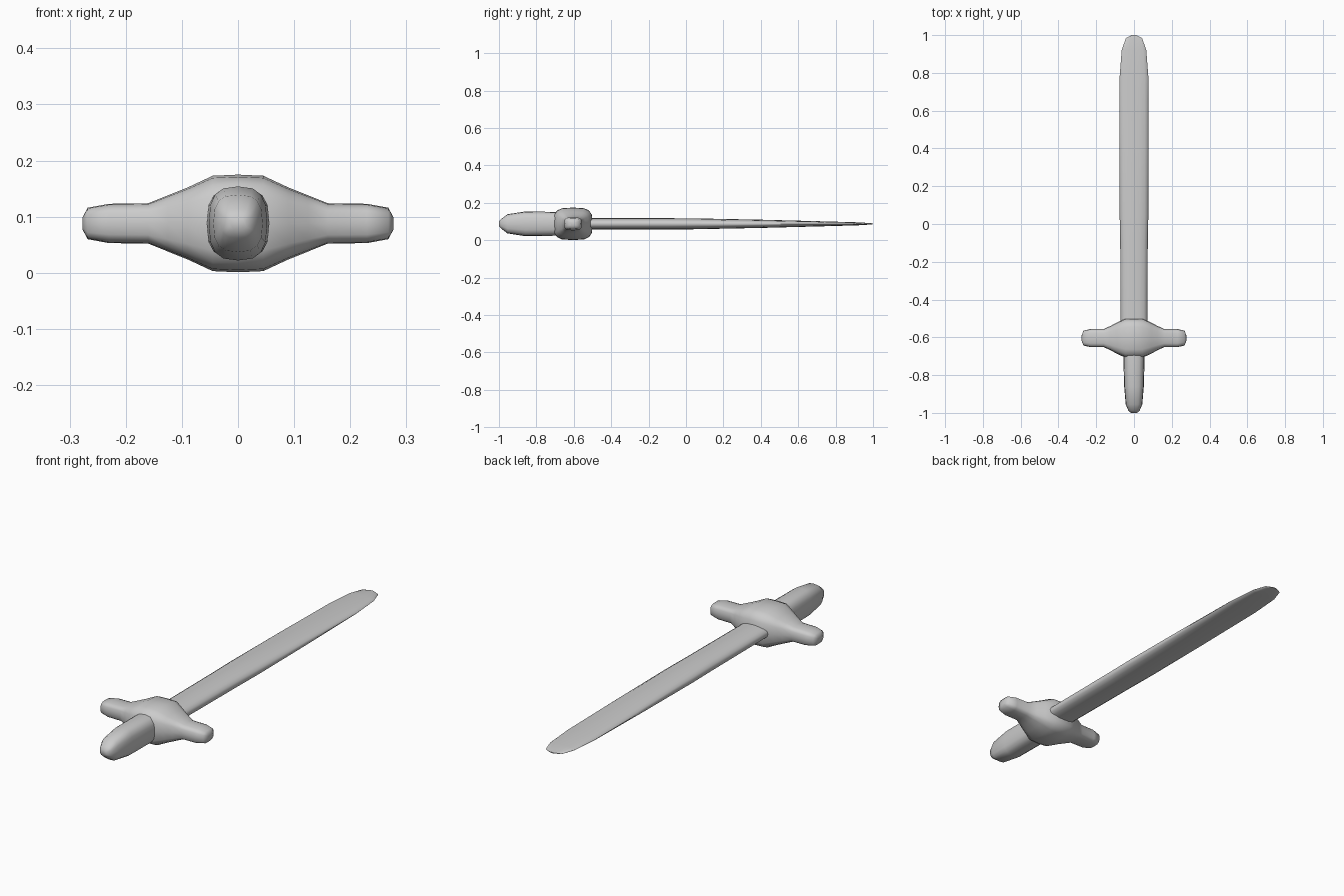
import bpy, bmesh, math
from mathutils import Vector

cube = bpy.data.objects.get("Cube")
if cube:
    bpy.data.objects.remove(cube, do_unlink=True)

grey = bpy.data.materials.new("light_grey")
grey.use_nodes = True
colour = (0.6, 0.6, 0.6, 1)
grey.diffuse_color = colour
grey.node_tree.nodes["Principled BSDF"].inputs["Base Color"].default_value = colour

MID_Z = 0.088
SIDES = 16


def loft(name, axis, sections, power, centre):
    """Skin rounded cross-sections (position, half width, half height) along x or y."""
    bm = bmesh.new()
    rings = []
    for pos, w, h in sections:
        ring = []
        for i in range(SIDES):
            a = math.tau * i / SIDES
            c, s = math.cos(a), math.sin(a)
            u = math.copysign(abs(c) ** (2 / power), c) * w
            v = math.copysign(abs(s) ** (2 / power), s) * h
            p = Vector((pos, u, v)) if axis == "x" else Vector((u, pos, v))
            ring.append(bm.verts.new(p + centre))
        rings.append(ring)
    for a, b in zip(rings, rings[1:]):
        for i in range(SIDES):
            j = (i + 1) % SIDES
            bm.faces.new((a[i], a[j], b[j], b[i]))
    bm.faces.new(rings[0])
    bm.faces.new(rings[-1])
    bmesh.ops.recalc_face_normals(bm, faces=bm.faces)
    mesh = bpy.data.meshes.new(name)
    bm.to_mesh(mesh)
    bm.free()
    mesh.materials.append(grey)
    obj = bpy.data.objects.new(name, mesh)
    bpy.context.collection.objects.link(obj)
    bpy.ops.object.select_all(action="DESELECT")
    obj.select_set(True)
    bpy.context.view_layer.objects.active = obj
    bpy.ops.object.shade_smooth_by_angle(angle=math.radians(60))


# Blade: thin oval that tapers in thickness to the tip
loft("blade", "y", [
    (-0.56, 0.07, 0.03), (-0.1, 0.073, 0.03), (0.05, 0.076, 0.029),
    (0.4, 0.077, 0.022), (0.78, 0.076, 0.012), (0.92, 0.065, 0.008),
    (0.985, 0.043, 0.004), (1.0, 0.012, 0.002)], 2.3, Vector((0, 0, MID_Z)))

# Handle: tall rounded grip with a blunt end
loft("handle", "y", [
    (-1.0, 0.016, 0.012), (-0.988, 0.03, 0.026), (-0.955, 0.044, 0.051),
    (-0.86, 0.052, 0.066), (-0.72, 0.056, 0.064), (-0.64, 0.056, 0.062)],
    2.8, Vector((0, 0, MID_Z)))

# Guard: bulbous middle with a rounded arm on each side
half = [(0, 0.105, 0.087), (0.045, 0.104, 0.085), (0.09, 0.083, 0.064),
        (0.125, 0.064, 0.05), (0.16, 0.048, 0.036), (0.23, 0.048, 0.035),
        (0.268, 0.039, 0.028), (0.277, 0.014, 0.011)]
loft("guard", "x", [(-x, w, h) for x, w, h in reversed(half[1:])] + half,
     3.4, Vector((0, -0.604, MID_Z)))
